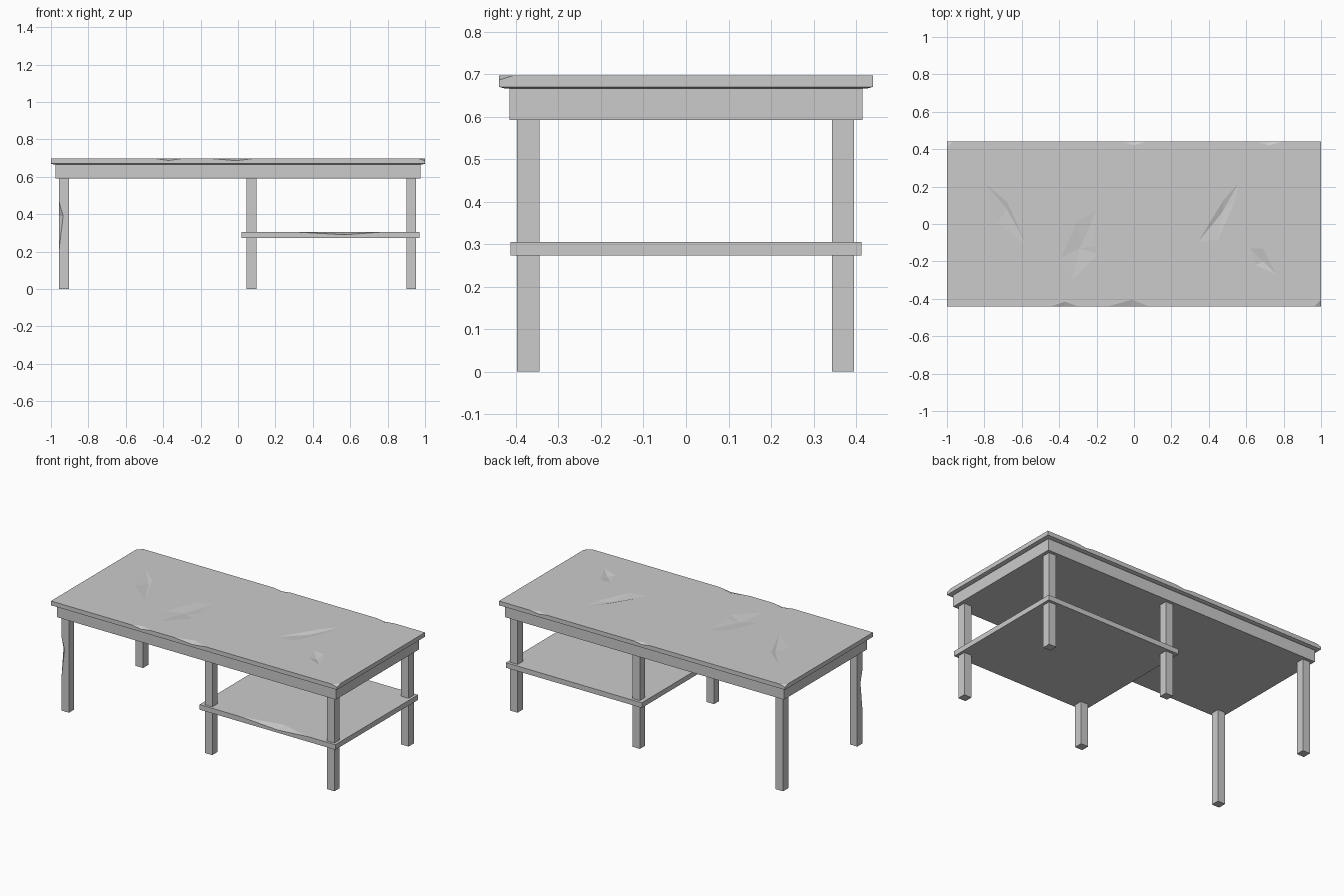
import bpy, bmesh
from mathutils import Vector

if "Cube" in bpy.data.objects:
    bpy.data.objects.remove(bpy.data.objects["Cube"])


def make(name, bm):
    bmesh.ops.recalc_face_normals(bm, faces=bm.faces[:])
    mesh = bpy.data.meshes.new(name)
    bm.to_mesh(mesh)
    bm.free()
    ob = bpy.data.objects.new(name, mesh)
    bpy.context.collection.objects.link(ob)
    return ob


def box_bm(x0, x1, y0, y1, z0, z1):
    bm = bmesh.new()
    bmesh.ops.create_cube(bm, size=1)
    for v in bm.verts:
        v.co = ((x0 + x1) / 2 + v.co.x * (x1 - x0),
                (y0 + y1) / 2 + v.co.y * (y1 - y0),
                (z0 + z1) / 2 + v.co.z * (z1 - z0))
    return bm


def box(name, *bounds):
    return make(name, box_bm(*bounds))


def carve(ob, bm):
    """Cut one solid out of a part."""
    cutter = make("cutter", bm)
    cutter.hide_render = True
    mod = ob.modifiers.new("cut", 'BOOLEAN')
    mod.operation = 'DIFFERENCE'
    mod.solver = 'EXACT'
    mod.object = cutter
    bpy.context.view_layer.objects.active = ob
    bpy.ops.object.modifier_apply(modifier=mod.name)
    bpy.data.objects.remove(cutter)


def dent(ob, z, outline, low, depth):
    """Shallow faceted gouge in a level surface."""
    bm = bmesh.new()
    ring = [bm.verts.new((x, y, z)) for x, y in outline]
    lo = bm.verts.new((*low, z - depth))
    hi = bm.verts.new((*low, z + 0.05))
    for a, b in zip(ring, ring[1:] + ring[:1]):
        bm.faces.new((a, b, lo))
        bm.faces.new((b, a, hi))
    carve(ob, bm)


def chip(ob, a, b, p, q):
    """Chip on the edge a-b, reaching p and q on the two faces beside it."""
    a, b, p, q = map(Vector, (a, b, p, q))
    base = a.lerp(b, 0.5)
    out = base + (base - (p + q) / 2) * 2
    bm = bmesh.new()
    for co in (a, b, p + (p - q) * 0.4, q + (q - p) * 0.4, out):
        bm.verts.new(co)
    bmesh.ops.convex_hull(bm, input=bm.verts[:])
    carve(ob, bm)


# Table top with a slightly sloped underside lip
T = 0.697
bm = box_bm(-1, 1, -0.44, 0.44, 0.67, T)
bm.normal_update()
bottom = min(bm.faces, key=lambda f: f.calc_center_median().z)
bmesh.ops.inset_region(bm, faces=[bottom], thickness=0.022)
for v in bottom.verts:
    v.co.z -= 0.004
top = make("table_top", bm)

# Gouges in the top
dent(top, T, [(-0.80, 0.22), (-0.68, 0.12), (-0.57, -0.12), (-0.73, 0.01)], (-0.68, 0.08), 0.008)
dent(top, T, [(-0.20, 0.07), (-0.30, 0.02), (-0.39, -0.18), (-0.33, -0.30),
              (-0.19, -0.16), (-0.22, -0.12)], (-0.29, -0.13), 0.008)
dent(top, T, [(0.56, 0.22), (0.48, 0.13), (0.34, -0.10), (0.45, -0.08), (0.54, 0.12)], (0.47, 0.06), 0.01)
dent(top, T, [(0.62, -0.13), (0.69, -0.13), (0.76, -0.27), (0.65, -0.22)], (0.69, -0.20), 0.01)

# Chips along the front and back edges
for x0, x1, xm, side, inset, drop in [(-0.44, -0.30, -0.37, -1, 0.025, 0.010),
                                      (-0.14, 0.08, -0.01, -1, 0.035, 0.011),
                                      (-0.06, 0.06, 0.0, 1, 0.020, 0.008),
                                      (0.66, 0.79, 0.72, 1, 0.020, 0.008)]:
    y = side * 0.44
    chip(top, (x0, y, T), (x1, y, T), (xm, y - side * inset, T), (xm, y, T - drop))

# Chipped corners
for s, r in [(1, 0.035), (-1, 0.03)]:
    bm = bmesh.new()
    c = Vector((s, -s * 0.44, T))
    for d in [(-s * r, 0, 0), (0, s * r, 0), (0, 0, -0.011)]:
        bm.verts.new(c + Vector(d) * 1.0)
    bm.verts.new(c + Vector((s * 0.03, -s * 0.03, 0.03)))
    bmesh.ops.convex_hull(bm, input=bm.verts[:])
    carve(top, bm)

# Apron block under the top
box("apron", -0.975, 0.975, -0.415, 0.415, 0.592, 0.668)

# Three pairs of legs
legs = {}
for label, x in [("left", -0.93), ("middle", 0.072), ("right", 0.927)]:
    for end, y in [("front", -0.371), ("back", 0.369)]:
        name = f"{end}_{label}_leg"
        legs[name] = box(name, x - 0.026, x + 0.026, y - 0.026, y + 0.026, 0, 0.6)

# Worn edge on the front left leg
chip(legs["front_left_leg"], (-0.956, -0.397, 0.215), (-0.956, -0.397, 0.465),
     (-0.935, -0.397, 0.39), (-0.956, -0.377, 0.39))

# Lower shelf with a chipped front edge
shelf = box("shelf", 0.02, 0.97, -0.413, 0.413, 0.273, 0.305)
chip(shelf, (0.30, -0.413, 0.305), (0.78, -0.413, 0.305),
     (0.57, -0.36, 0.305), (0.57, -0.413, 0.29))
